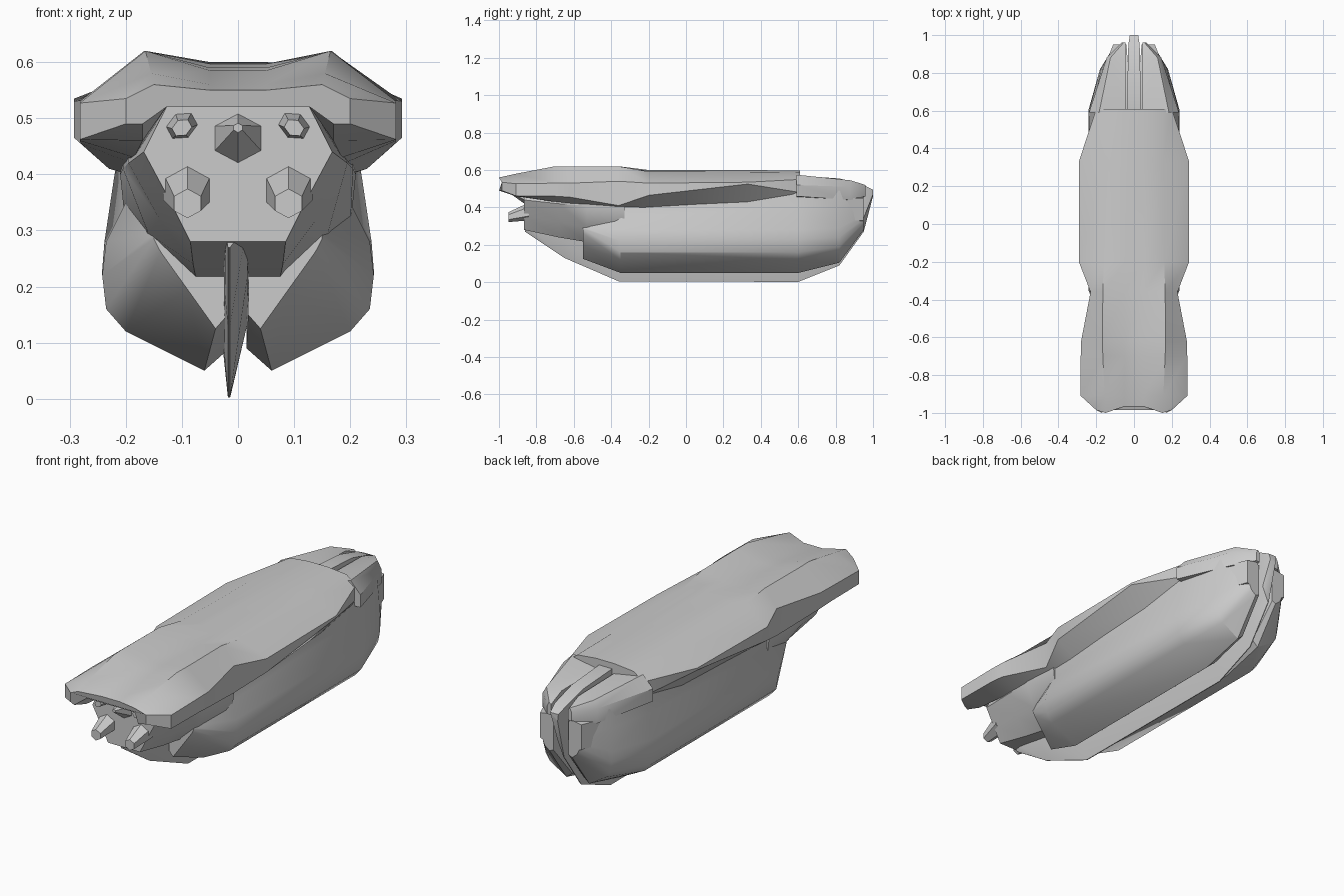
import bpy, bmesh, math
from mathutils import Matrix


def finish(name, bm):
    bmesh.ops.recalc_face_normals(bm, faces=bm.faces)
    me = bpy.data.meshes.new(name)
    bm.to_mesh(me)
    bm.free()
    ob = bpy.data.objects.new(name, me)
    bpy.context.collection.objects.link(ob)
    bpy.context.view_layer.objects.active = ob
    ob.select_set(True)
    bpy.ops.object.shade_smooth_by_angle(angle=math.radians(33))
    ob.select_set(False)
    return ob


def loft(name, sections, mirror=False):
    """Skin closed x/z outlines placed along y."""
    bm = bmesh.new()
    rings = [[bm.verts.new((x, y, z)) for x, z in pts] for y, pts in sections]
    for a, b in zip(rings, rings[1:]):
        n = len(a)
        for i in range(n):
            j = (i + 1) % n
            bm.faces.new((a[i], a[j], b[j], b[i]))
    bm.faces.new(rings[0])
    bm.faces.new(rings[-1])
    ob = finish(name, bm)
    if mirror:
        ob.modifiers.new("Mirror", 'MIRROR')
    return ob


def both(half):
    return half + [(-x, z) for x, z in reversed(half)]


# Upper deck: y, centre z, shoulder, edge x / top / bottom, underside lobe
deck = [
    (-.99, .55, (.15, .56), (.20, .535, .49), (.17, .49)),
    (-.91, .56, (.155, .58), (.282, .527, .462), (.17, .46)),
    (-.70, .585, (.165, .62), (.282, .53, .46), (.185, .43)),
    (-.62, .59, (.167, .62), (.28, .53, .455), (.19, .42)),
    (-.36, .597, (.165, .62), (.23, .54, .41), (.195, .40)),
    (-.20, .60, (.16, .592), (.292, .53, .465), (.20, .40)),
    (.33, .60, (.15, .59), (.292, .535, .525), (.21, .43)),
    (.61, .597, (.15, .587), (.20, .55, .48), (.19, .46)),
]
ob = loft("upper_deck", [(y, both([(.05, c), s, (e[0], e[1]), (e[0], e[2]), u,
                                   (.128, .52)]))
                         for y, c, s, e, u in deck])
# Scallop the front edge: two forward points with a set-back centre
for v in ob.data.vertices:
    if v.co.y < -.98:
        x = abs(v.co.x)
        v.co.y = -.965 if x < .14 else (-1.0 if x < .18 else -.985)

# Rear deck halves, split by the centre fin
loft("rear_deck", [
    (.59, [(.045, .55), (.185, .575), (.238, .52), (.238, .46), (.045, .44)]),
    (.88, [(.045, .545), (.125, .545), (.145, .51), (.145, .44), (.045, .43)]),
    (.96, [(.045, .51), (.055, .52), (.065, .50), (.065, .46), (.045, .46)]),
], True)

# Lower side hulls
loft("side_hull", [
    (-.55, [(.02, .32), (.13, .32), (.148, .305), (.15, .295), (.15, .285),
            (.138, .262), (.09, .195), (.04, .125), (.018, .15)]),
    (-.35, [(.02, .45), (.20, .43), (.20, .35), (.235, .28), (.242, .22),
            (.235, .16), (.20, .12), (.06, .05), (.015, .09)]),
    (.60, [(.02, .5), (.20, .50), (.22, .40), (.238, .28), (.242, .23),
           (.235, .16), (.20, .12), (.06, .05), (.015, .09)]),
    (.82, [(.03, .5), (.165, .49), (.175, .40), (.18, .29), (.18, .24),
           (.17, .19), (.15, .16), (.06, .105), (.03, .13)]),
    (.95, [(.04, .45), (.09, .44), (.095, .40), (.10, .36), (.10, .34),
           (.095, .32), (.085, .30), (.06, .28), (.04, .29)]),
], True)

# Rear end blocks
loft("rear_block", [(y, [(.045, .31), (x, .33), (x, .45), (.045, .46)])
                    for y, x in ((.80, .17), (.87, .142), (.95, .11))], True)

# Tapered centre blade: y, top z, bottom z, top half width
blade = [(-.86, .40, .27, .026), (-.65, .42, .13, .028), (-.36, .45, .005, .03),
         (.60, .57, .002, .035), (.82, .555, .09, .033), (.95, .52, .27, .03),
         (1.0, .495, .46, .022)]
loft("centre_blade", [
    (y, [(-w, t), (w, t), (w * .6, b + (t - b) * .3), (-.014, b),
         (-.018, b), (-w * .85, b + (t - b) * .2)]) for y, t, b, w in blade])

# Head block under the deck
loft("head_block", [
    (-.865, both([(.125, .525), (.168, .44), (.125, .36), (.085, .28)])),
    (-.68, both([(.15, .525), (.195, .42), (.14, .32), (.08, .24)])),
    (-.53, both([(.20, .525), (.205, .41), (.16, .295), (.075, .215)])),
    (-.33, both([(.21, .52), (.21, .40), (.20, .30), (.10, .20)])),
])


# Faceted nose gem and face studs, tips may droop
def stud(name, x, z, radius, stretch, y0, y1, tip, droop=0.0, turn=0.0):
    bm = bmesh.new()
    bmesh.ops.create_cone(bm, cap_ends=True, segments=6, radius1=radius,
                          radius2=radius * tip, depth=y0 - y1)
    # The cone's narrow end (+z) must point forward (-y)
    bm.transform(Matrix.Translation((x, (y0 + y1) / 2, z))
                 @ Matrix.Rotation(turn, 4, 'Y')
                 @ Matrix.Diagonal((1, 1, stretch, 1))
                 @ Matrix.Rotation(math.pi / 2, 4, 'X'))
    for v in bm.verts:
        if v.co.y < (y0 + y1) / 2:
            v.co.z -= droop
    return finish(name, bm)


stud("nose_gem", 0, .458, .06, .92, -.84, -.94, .15, -.025)
for side, s in (("left", -1), ("right", 1)):
    stud("upper_stud_" + side, s * .1, .488, .034, .8, -.84, -.92, .55, .005, s * .5)
    stud("lower_stud_" + side, s * .09, .378, .05, .95, -.84, -.95, .55, .03)
